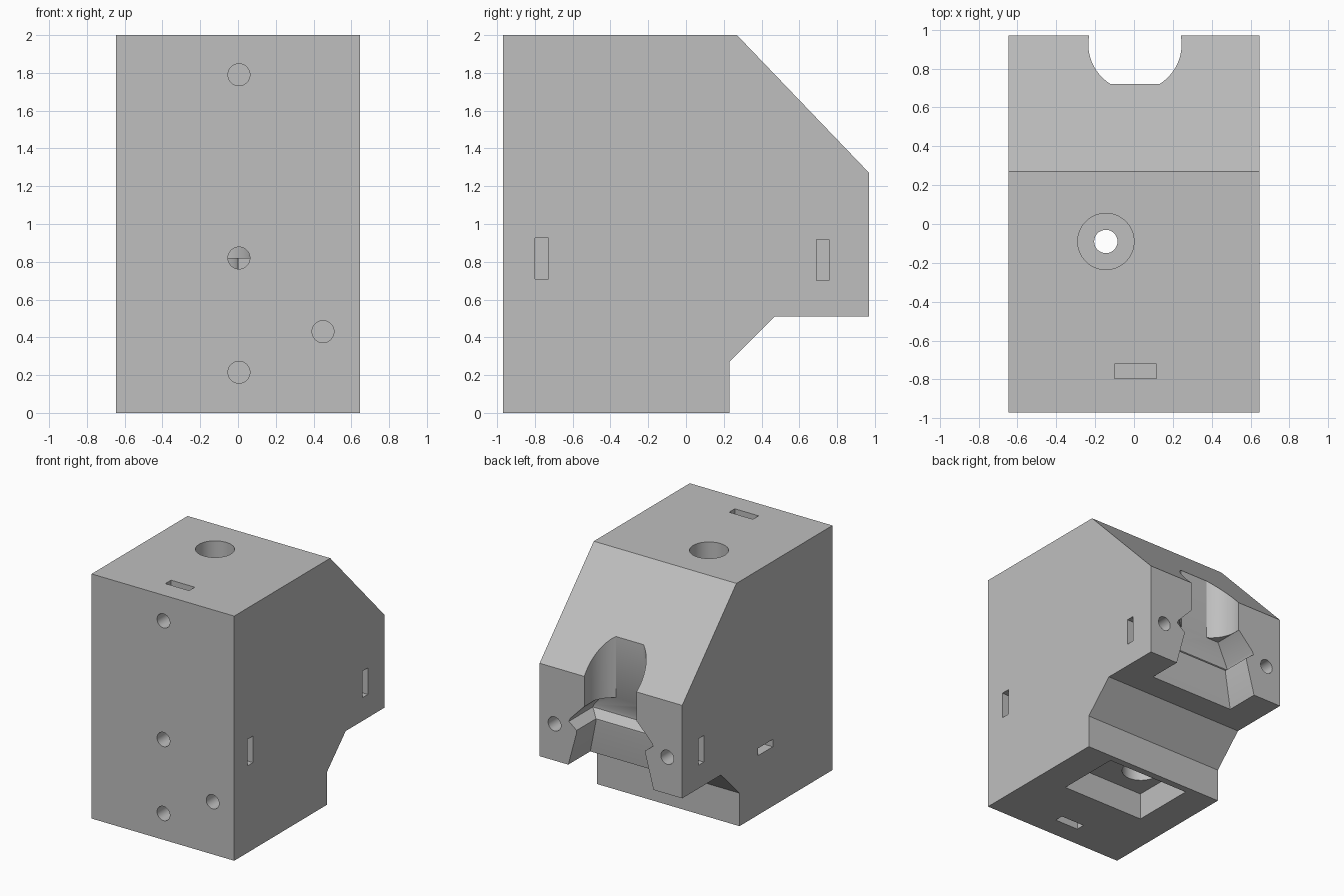
import bpy
import bmesh
import math
from mathutils import Matrix, Vector

old = bpy.data.objects.get("Cube")
if old:
    bpy.data.objects.remove(old, do_unlink=True)

GREY = (0.52, 0.52, 0.52, 1)
grey = bpy.data.materials.new("light grey")
grey.use_nodes = True
grey.diffuse_color = GREY
grey.node_tree.nodes["Principled BSDF"].inputs["Base Color"].default_value = GREY


def finish(name, bm):
    bmesh.ops.recalc_face_normals(bm, faces=bm.faces)
    mesh = bpy.data.meshes.new(name)
    bm.to_mesh(mesh)
    bm.free()
    mesh.materials.append(grey)
    obj = bpy.data.objects.new(name, mesh)
    bpy.context.collection.objects.link(obj)
    return obj


def loft(name, rings):
    """Skin matching rings of points and close both ends."""
    bm = bmesh.new()
    loops = [[bm.verts.new(p) for p in ring] for ring in rings]
    n = len(loops[0])
    for a, b in zip(loops, loops[1:]):
        for i in range(n):
            j = (i + 1) % n
            bm.faces.new((a[i], a[j], b[j], b[i]))
    bm.faces.new(loops[0])
    bm.faces.new(loops[-1])
    return finish(name, bm)


def box(name, x, y, z):
    return loft(name, [[(x[0], y[0], h), (x[1], y[0], h),
                        (x[1], y[1], h), (x[0], y[1], h)] for h in z])


def rod(name, start, end, radius, sides=48):
    start, end = Vector(start), Vector(end)
    axis = end - start
    turn = axis.to_track_quat("Z", "Y").to_matrix().to_4x4()
    bm = bmesh.new()
    bmesh.ops.create_cone(bm, cap_ends=True, segments=sides, radius1=radius,
                          radius2=radius, depth=axis.length,
                          matrix=Matrix.Translation((start + end) / 2) @ turn)
    return finish(name, bm)


# Block body: side profile extruded across the width
profile = [(-0.97, 0), (0.23, 0), (0.23, 0.27), (0.47, 0.51),
           (0.97, 0.51), (0.97, 1.27), (0.27, 2), (-0.97, 2)]
body = loft("block_body", [[(x, y, z) for y, z in profile] for x in (-0.645, 0.645)])
cutters = []

# Stepped vertical bore, with a wider chamber in the middle
for low, high, radius in ((1.4, 2.1, 0.145), (0.9, 1.5, 0.06),
                          (0.82, 1.05, 0.22), (0.1, 0.9, 0.145)):
    cutters.append(rod("bore", (-0.145, -0.09, low), (-0.145, -0.09, high), radius, 64))

# Rectangular pocket in the underside
cutters.append(box("bottom_pocket", (-0.37, 0.38), (-0.365, 0.173), (-0.1, 0.22)))

# Front screw holes
for x, z, end in ((0.005, 1.79, -0.5), (0.005, 0.82, -0.09),
                  (0.005, 0.215, -0.5), (0.45, 0.43, -0.3)):
    cutters.append(rod("front_hole", (x, -1.1, z), (x, end, z), 0.058))

# Back screw holes and their nut slots
for side in (-1, 1):
    cutters.append(rod("back_hole", (side * 0.51, 1.1, 0.81), (side * 0.51, 0.5, 0.81), 0.058))
    ends = sorted((side * 0.4, side * 0.8))
    cutters.append(box("back_nut_slot", ends, (0.69, 0.757), (0.7, 0.917)))

# Nut slots for the front holes, and the slot in the right-hand wall
cutters += [
    box("top_nut_slot", (-0.1, 0.115), (-0.795, -0.722), (1.68, 2.1)),
    box("bottom_nut_slot", (-0.1, 0.115), (-0.795, -0.722), (-0.1, 0.32)),
    box("side_nut_slot", (-0.1, 0.8), (-0.8, -0.728), (0.71, 0.927)),
    box("bore_slot", (-0.8, -0.15), (-0.2, -0.01), (0.485, 0.545)),
]

# Back notch: clipped round channel above, flared opening below
CENTRE_Y, RADIUS, FLAT_Y = 0.925, 0.24, 0.72
reach = math.asin((CENTRE_Y - FLAT_Y) / RADIUS)
arc = [(0.24, 1.2)]
for i in range(25):
    a = -reach * i / 24
    arc.append((RADIUS * math.cos(a), CENTRE_Y + RADIUS * math.sin(a)))
# the round side carries on slightly inward towards the back face
arc[0:1] = [(RADIUS * math.cos(t), CENTRE_Y + RADIUS * math.sin(t))
            for t in (0.6, 0.4, 0.2, 0.1)]
outline = arc + [(-x, y) for x, y in reversed(arc)]
cutters.append(loft("notch_channel", [[(x + 0.005, y, z) for x, y in outline]
                                      for z in (0.9, 2.1)]))
flare = ((0.41, 0.42, 0.675), (0.31, 0.79, 0.72), (0.31, 0.81, 0.72), (0.38, 0.865, 0.66),
         (0.37, 0.89, 0.66), (0.235, 1.03, 0.72))
cutters.append(loft("notch_flare", [[(-w, 1.1, z), (-w, y, z), (w, y, z), (w, 1.1, z)]
                                    for w, z, y in flare]))

# Cut everything out of the block, then drop the cutters
for cutter in cutters:
    mod = body.modifiers.new(cutter.name, "BOOLEAN")
    mod.operation = "DIFFERENCE"
    mod.solver = "EXACT"
    mod.object = cutter
bpy.context.view_layer.update()
graph = bpy.context.evaluated_depsgraph_get()
result = bpy.data.meshes.new_from_object(body.evaluated_get(graph))
body.modifiers.clear()
body.data = result
for cutter in cutters:
    bpy.data.objects.remove(cutter, do_unlink=True)

# Smooth the round walls and keep the edges sharp
bpy.ops.object.select_all(action="DESELECT")
body.select_set(True)
bpy.context.view_layer.objects.active = body
bpy.ops.object.shade_smooth_by_angle(angle=math.radians(25))
